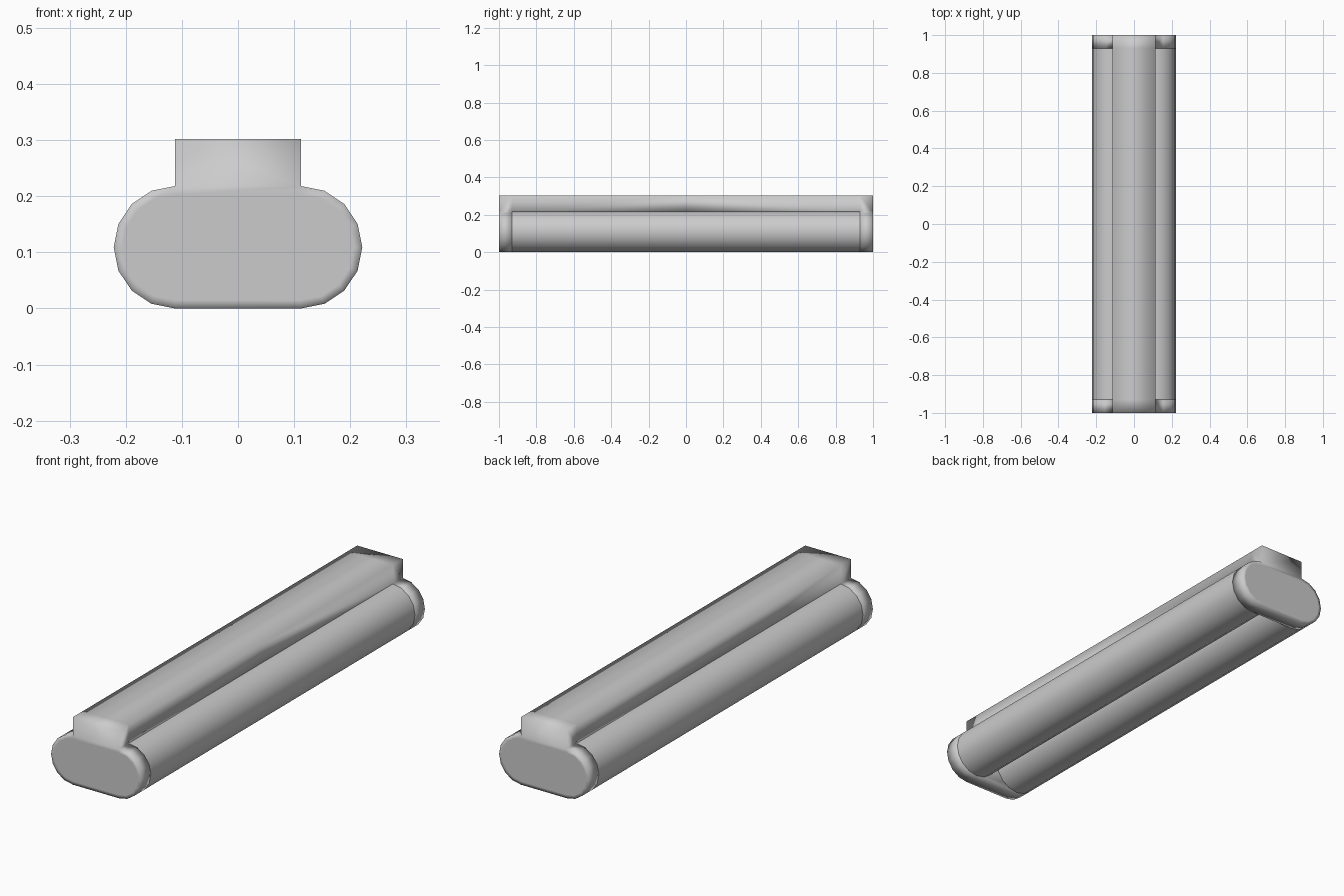
import bpy, bmesh, math
from mathutils import Matrix

if "Cube" in bpy.data.objects:
    bpy.data.objects.remove(bpy.data.objects["Cube"])

R = 0.109        # barrel radius
CX = 0.1125      # barrel centre offset and rib half width
TOP = 0.302      # rib top height
END, CAP = 1.0, 0.93


def finish(bm, name):
    mesh = bpy.data.meshes.new(name)
    bm.to_mesh(mesh)
    bm.free()
    for p in mesh.polygons:
        p.use_smooth = True
    obj = bpy.data.objects.new(name, mesh)
    bpy.context.collection.objects.link(obj)
    return obj


# Two open 16-sided barrels lying along y
for side, name in ((-1, "left_barrel"), (1, "right_barrel")):
    bm = bmesh.new()
    place = Matrix.Translation((side * CX, 0, R)) @ Matrix.Rotation(math.pi / 2, 4, 'X')
    bmesh.ops.create_cone(bm, cap_ends=False, segments=16, radius1=R, radius2=R,
                          depth=2 * CAP, matrix=place)
    finish(bm, name)

# Frame: rounded end caps joined by the square top rib
right = [(CX + R * math.sin(math.pi * i / 8), R - R * math.cos(math.pi * i / 8))
         for i in range(9)]
stadium = right + [(-x, z) for x, z in reversed(right)]
rib_top = [(CX, TOP), (-CX, TOP)]

bm = bmesh.new()


def ring(y, pts):
    return [bm.verts.new((x, y, z)) for x, z in pts]


def bridge(a, b, idx):
    for i, j in zip(idx, idx[1:]):
        bm.faces.new((a[i], a[j], b[j], b[i]))


full = stadium + rib_top              # 8 and 9 are the rib's lower corners
rib_loop = [8, 18, 19, 9]
outer_loop = list(range(9)) + [18, 19] + list(range(9, 18)) + [0]
inner, ends = [], []
for s in (-1, 1):
    a, b = ring(s * END, full), ring(s * CAP, full)
    bridge(a, b, outer_loop)
    ends.append(bm.faces.new(a[:18]))             # outer end face
    bm.faces.new([a[i] for i in rib_loop])        # rib end face
    bm.faces.new(b[:18])                          # inner wall of the cap
    inner.append([b[i] for i in rib_loop])

# Rib span in two halves
mid = ring(0, [(CX, 2 * R), *rib_top, (-CX, 2 * R)])
for r in inner:
    bridge(r, mid, [0, 1, 2, 3, 0])

# Soft rim round each flat end face
bmesh.ops.recalc_face_normals(bm, faces=bm.faces[:])
bmesh.ops.inset_individual(bm, faces=ends, thickness=0.015)
finish(bm, "end_caps_and_rib")
